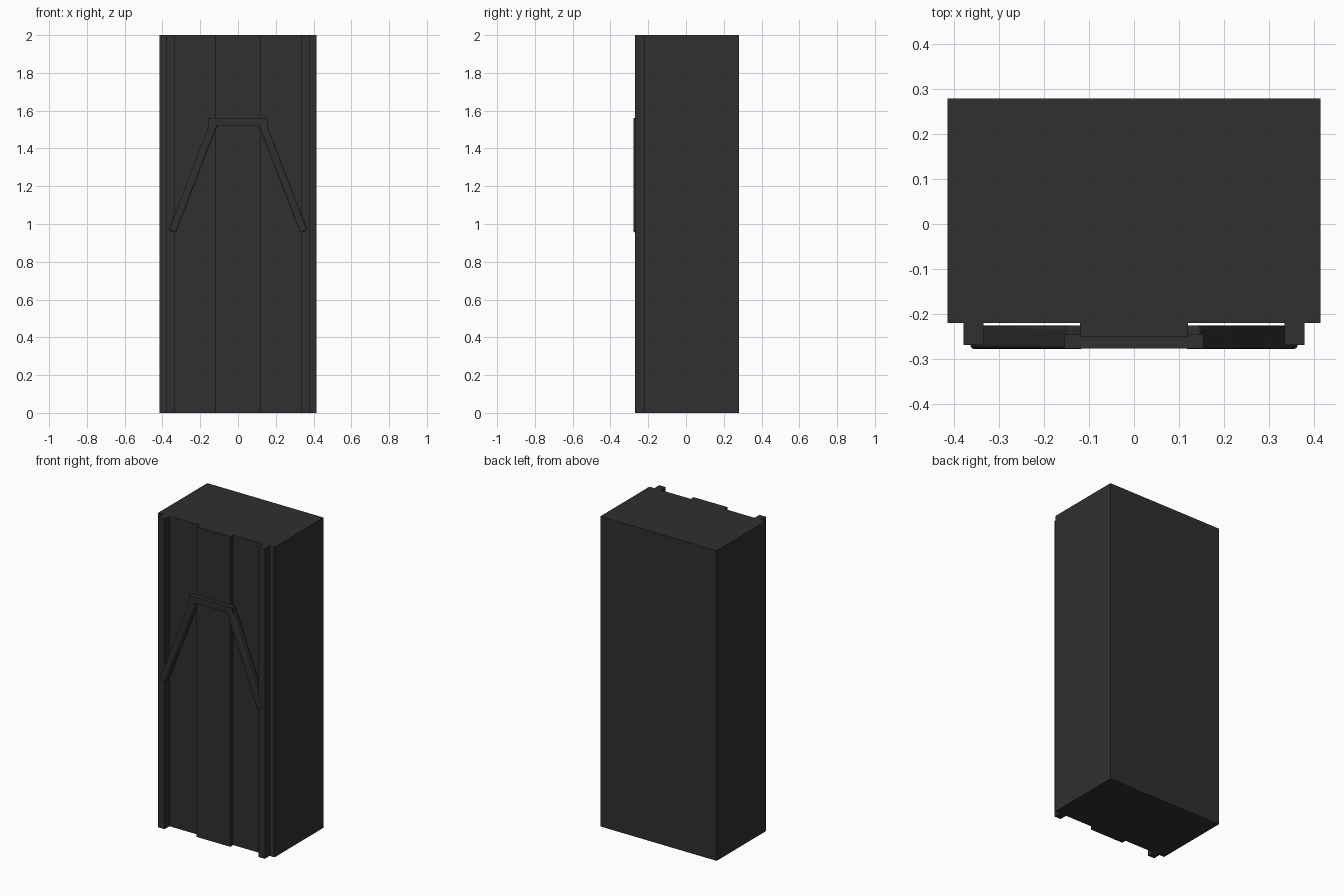
import bpy
from math import atan2, hypot
from mathutils import Matrix

cube = bpy.data.objects.get("Cube")
if cube:
    bpy.data.objects.remove(cube, do_unlink=True)

charcoal = bpy.data.materials.new("charcoal")
charcoal.use_nodes = True
COLOUR = (0.029, 0.029, 0.029, 1)
charcoal.diffuse_color = COLOUR
bsdf = charcoal.node_tree.nodes["Principled BSDF"]
bsdf.inputs["Base Color"].default_value = COLOUR
bsdf.inputs["Roughness"].default_value = 0.8


def box(name, x, y, z):
    """Box spanning the given (low, high) ranges."""
    spans = (x, y, z)
    bpy.ops.mesh.primitive_cube_add(size=1, location=[(a + b) / 2 for a, b in spans])
    ob = bpy.context.object
    ob.name = name
    ob.data.transform(Matrix.Diagonal([b - a for a, b in spans] + [1]))
    ob.data.materials.append(charcoal)
    return ob


# Main block and raised centre panel
HEIGHT = (0, 2)
box("body", (-0.415, 0.415), (-0.22, 0.28), HEIGHT)
box("centre_panel", (-0.12, 0.12), (-0.25, -0.22), HEIGHT)

# Crossbar joining the two struts
box("crossbar", (-0.155, 0.155), (-0.277, -0.245), (1.52, 1.56))

# Edge rails and slanted struts, one per side
top, foot = (0.127, 1.535), (0.348, 0.96)
run, drop = foot[0] - top[0], top[1] - foot[1]
half = hypot(run, drop) / 2
for side, s in (("left", 1), ("right", -1)):
    box(side + "_rail", sorted((s * 0.335, s * 0.38)), (-0.27, -0.22), HEIGHT)

    strut = box(side + "_strut", (-0.02, 0.02), (-0.278, -0.226), (-half, half))
    strut.location.x = s * (top[0] + foot[0]) / 2
    strut.location.z = (top[1] + foot[1]) / 2
    strut.rotation_euler.y = -s * atan2(run, drop)
    bevel = strut.modifiers.new("soft_edges", "BEVEL")
    bevel.width = 0.008
    bevel.segments = 3
    bpy.ops.object.shade_smooth_by_angle()
